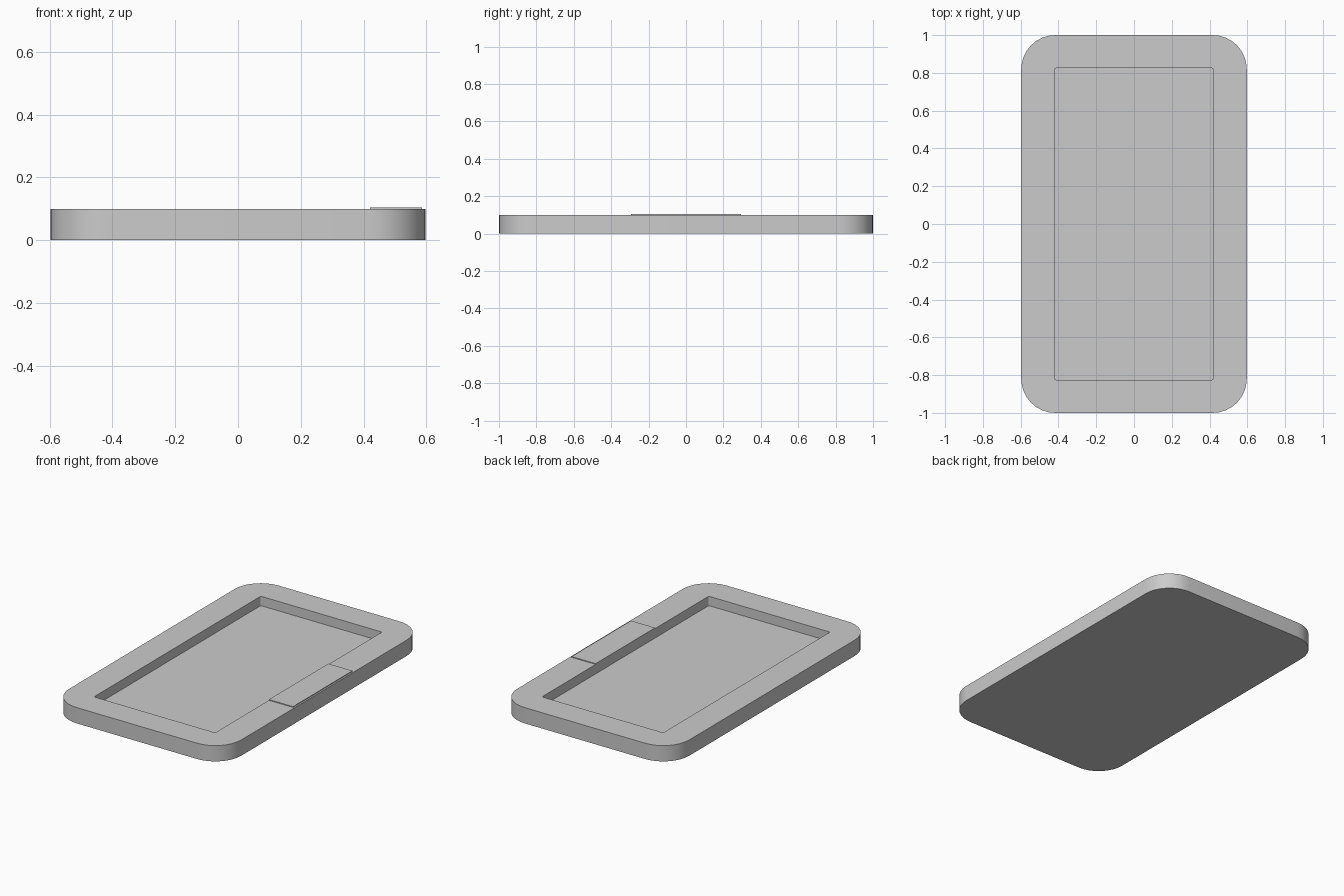
import bpy, bmesh
from math import cos, sin, pi, radians

if "Cube" in bpy.data.objects:
    bpy.data.objects.remove(bpy.data.objects["Cube"])

SEG = 8  # segments per rounded corner


def outline(bm, hx, hy, r, z):
    """Ring of vertices around a rounded rectangle."""
    ring = []
    for q, (sx, sy) in enumerate(((1, 1), (-1, 1), (-1, -1), (1, -1))):
        for i in range(SEG + 1):
            a = pi / 2 * (q + i / SEG)
            ring.append(bm.verts.new((sx * (hx - r) + r * cos(a),
                                      sy * (hy - r) + r * sin(a), z)))
    return ring


def bridge(bm, a, b):
    n = len(a)
    for i in range(n):
        j = (i + 1) % n
        bm.faces.new((a[i], a[j], b[j], b[i]))


def finish(bm, name):
    bmesh.ops.recalc_face_normals(bm, faces=bm.faces)
    me = bpy.data.meshes.new(name)
    bm.to_mesh(me)
    bm.free()
    ob = bpy.data.objects.new(name, me)
    bpy.context.collection.objects.link(ob)
    bpy.ops.object.select_all(action='DESELECT')
    ob.select_set(True)
    bpy.context.view_layer.objects.active = ob
    bpy.ops.object.shade_smooth_by_angle(angle=radians(30))
    return ob


# Tray: outer wall, flat rim, recess wall and floor
bm = bmesh.new()
rings = [outline(bm, 0.597, 1.0, 0.18, 0.0),
         outline(bm, 0.597, 1.0, 0.18, 0.099),
         outline(bm, 0.42, 0.825, 0.01, 0.099),
         outline(bm, 0.42, 0.825, 0.01, 0.04)]
for lower, upper in zip(rings, rings[1:]):
    bridge(bm, lower, upper)
bm.faces.new(rings[0])
bm.faces.new(rings[-1])
finish(bm, "tray_body")

# Thin raised plate on the right-hand rim
bm = bmesh.new()
bmesh.ops.create_cube(bm, size=1)
x0, x1, z0, z1 = 0.42, 0.587, 0.095, 0.104
bmesh.ops.scale(bm, vec=(x1 - x0, 0.588, z1 - z0), verts=bm.verts)
bmesh.ops.translate(bm, vec=((x0 + x1) / 2, 0, (z0 + z1) / 2), verts=bm.verts)
finish(bm, "rim_plate")
